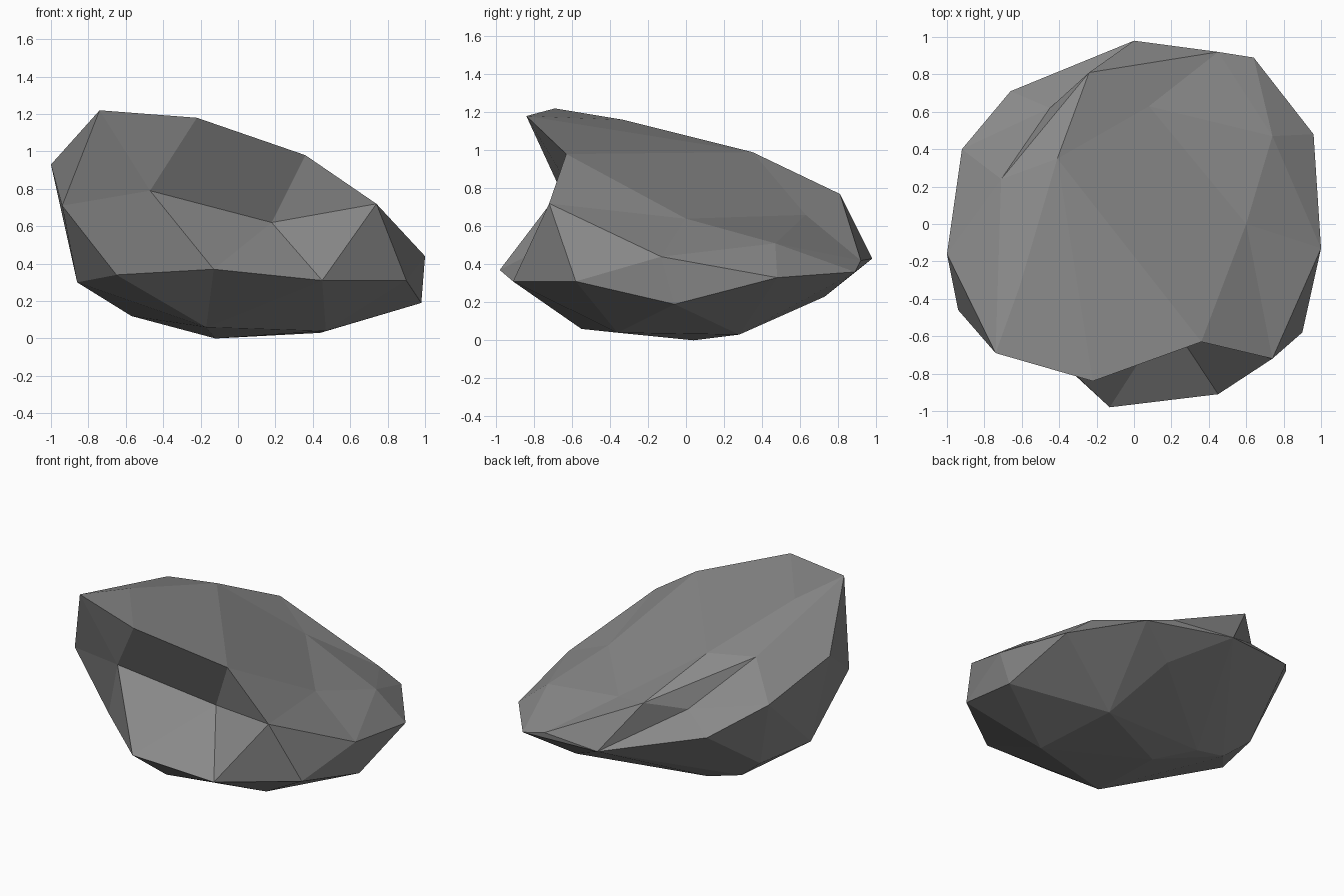
import bpy
import bmesh

# Start without the default cube
default_cube = bpy.data.objects.get("Cube")
if default_cube:
    bpy.data.objects.remove(default_cube, do_unlink=True)

# Corners around the rim and the broad sloping top
upper_corners = {
    "back": (0, .98, .43), "back_mid": (.45, .92, .42), "back_corner": (.64, .89, .36),
    "side_back": (.96, .48, .33), "side": (1, -.13, .44), "side_front": (.9, -.58, .31),
    "shoulder": (.74, -.72, .72), "toe": (.45, -.91, .31), "nose": (-.13, -.98, .37),
    "brow": (-.22, -.84, 1.18), "peak": (-.74, -.69, 1.22), "brow_end": (.36, -.63, .98),
    "cheek": (-.94, -.46, .71), "flank": (-1, -.16, .93), "flank_back": (-.92, .4, .78),
    "heel": (-.66, .71, .6), "lip_end": (-.24, .81, .77), "lip_start": (-.71, .24, 1),
    "crest_back": (-.41, .35, .99), "crest": (-.61, -.33, 1.16), "slope_side": (.74, .47, .51),
}

# Corners of the tapering underside
lower_corners = {
    "jaw": (-.65, -.5, .34), "belly_flank": (-.86, -.15, .3), "belly_side": (.98, -.06, .19),
    "base": (-.12, .04, 0), "base_back": (.44, .28, .03), "base_front": (-.17, -.55, .06),
    "base_side": (.47, -.36, .04), "base_flank": (-.33, .23, .06), "under_back": (.34, .73, .23),
    "under_heel": (-.38, .58, .38), "under_flank": (-.57, .2, .12), "belly_back": (-.75, .25, .27),
}

# Inner corners of the front ledge, the back cleft and the shallow hollows on top
inner_corners = {
    "ledge_high": (-.47, -.66, .79), "ledge_low": (.18, -.5, .62), "cleft": (-.45, .62, .71),
    "hollow": (.6, 0, .64), "hollow_back": (.08, .63, .66),
}

bm = bmesh.new()


def add_corners(corners):
    return {name: bm.verts.new(place) for name, place in corners.items()}


def open_region(rim_names, facing_front=False):
    """Remove the shell faces spanned only by the named rim corners."""
    rim = {points[name] for name in rim_names.split()}
    doomed = [face for face in bm.faces
              if rim.issuperset(face.verts) and (not facing_front or face.normal.y < -.3)]
    bmesh.ops.delete(bm, geom=doomed, context="FACES_ONLY")


def fill(*facets):
    for facet in facets:
        bm.faces.new([points[name] for name in facet.split()])


# Faceted outer shell
points = add_corners(upper_corners) | add_corners(lower_corners)
bmesh.ops.convex_hull(bm, input=list(points.values()))
bmesh.ops.recalc_face_normals(bm, faces=bm.faces[:])
bm.normal_update()
points |= add_corners(inner_corners)

# Overhanging ledge broken out of the front
open_region("peak brow brow_end shoulder toe nose jaw cheek", facing_front=True)
fill("peak ledge_high brow", "peak cheek ledge_high", "cheek jaw ledge_high",
     "jaw nose ledge_high", "ledge_high nose ledge_low", "ledge_low nose toe",
     "ledge_low toe shoulder", "ledge_low shoulder brow_end",
     "brow ledge_high ledge_low brow_end")

# Narrow cleft under the lip at the back
open_region("lip_start lip_end back heel flank_back")
fill("lip_start lip_end cleft", "lip_end back cleft", "back heel cleft",
     "heel flank_back cleft", "flank_back lip_start cleft")

# Shallow hollows worn into the sloping top
open_region("crest_back brow_end shoulder side side_back slope_side back_corner back_mid lip_end")
fill("brow_end shoulder hollow", "shoulder side hollow", "side slope_side hollow",
     "side side_back slope_side", "side_back back_corner slope_side",
     "back_corner back_mid slope_side", "back_mid hollow_back slope_side",
     "slope_side hollow_back hollow", "back_mid lip_end hollow_back",
     "lip_end crest_back hollow_back", "crest_back hollow hollow_back",
     "crest_back brow_end hollow")

# Tidy leftover edges and corners
bmesh.ops.delete(bm, geom=[e for e in bm.edges if not e.link_faces], context="EDGES")
bmesh.ops.delete(bm, geom=[v for v in bm.verts if not v.link_faces], context="VERTS")
bmesh.ops.recalc_face_normals(bm, faces=bm.faces[:])

mesh = bpy.data.meshes.new("rock")
bm.to_mesh(mesh)
bm.free()
rock = bpy.data.objects.new("rock", mesh)
bpy.context.collection.objects.link(rock)

# Plain grey stone
stone = bpy.data.materials.new("grey_stone")
stone.use_nodes = True
grey = (.25, .25, .25, 1)
stone.diffuse_color = grey
stone.node_tree.nodes["Principled BSDF"].inputs["Base Color"].default_value = grey
mesh.materials.append(stone)
